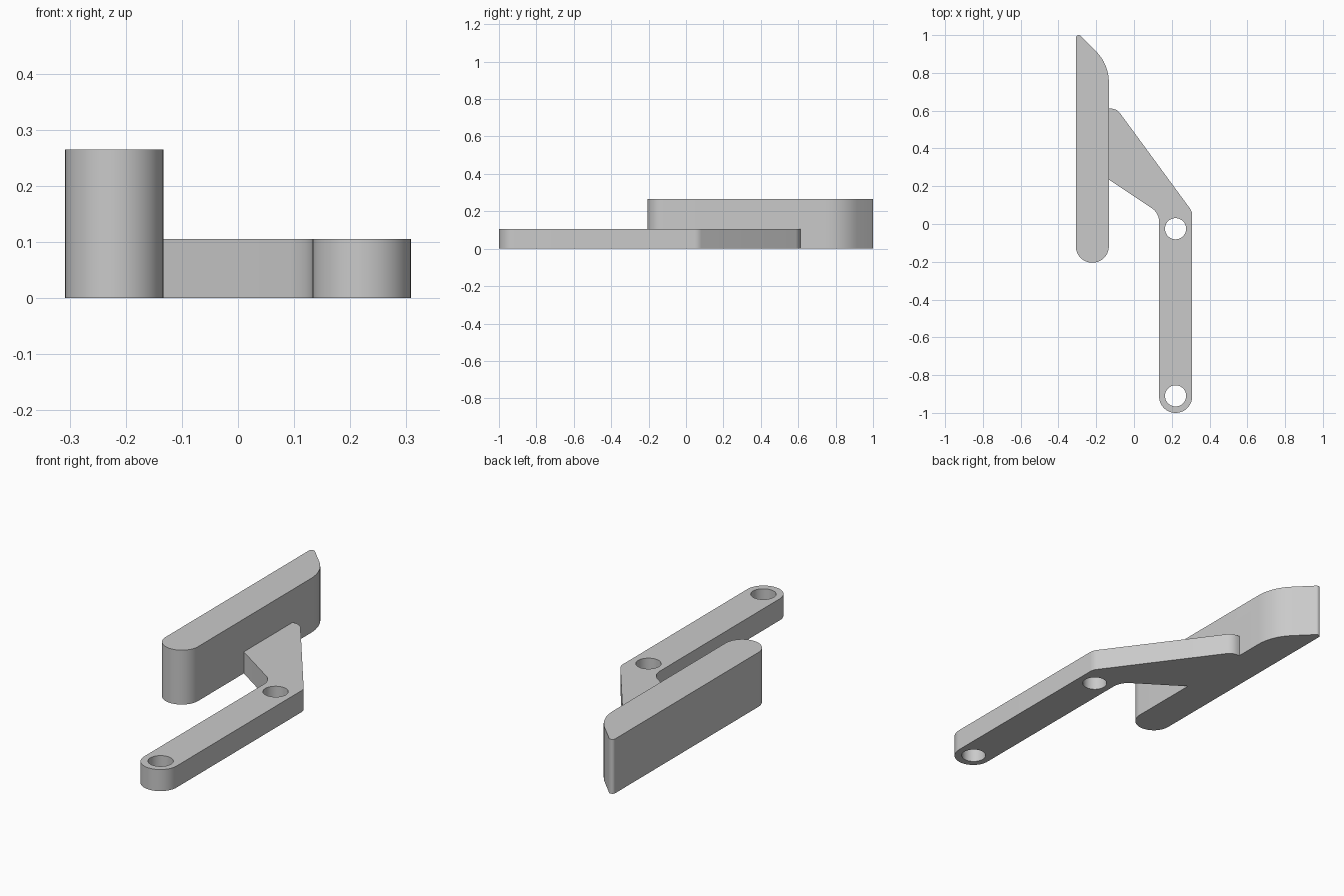
import bpy, bmesh
from math import acos, tan, ceil, pi, radians
from mathutils import Vector

cube = bpy.data.objects.get("Cube")
if cube:
    bpy.data.objects.remove(cube, do_unlink=True)

COLOUR = (0.59, 0.59, 0.59, 1)
grey = bpy.data.materials.new("plain grey")
grey.use_nodes = True
grey.diffuse_color = COLOUR
grey.node_tree.nodes["Principled BSDF"].inputs["Base Color"].default_value = COLOUR


def rounded_outline(corners):
    """Round each (x, y, radius) corner of a polygon with a tangent arc."""
    points = []
    count = len(corners)
    for i, (x, y, radius) in enumerate(corners):
        p = Vector((x, y))
        to_prev = (Vector(corners[i - 1][:2]) - p).normalized()
        to_next = (Vector(corners[(i + 1) % count][:2]) - p).normalized()
        if radius == 0:
            points.append(p)
            continue
        half = acos(max(-1, min(1, to_prev.dot(to_next)))) / 2
        reach = radius / tan(half)
        centre = p + (to_prev + to_next).normalized() * (reach**2 + radius**2) ** 0.5
        a = (p + to_prev * reach - centre).normalized()
        b = (p + to_next * reach - centre).normalized()
        steps = max(4, ceil((pi - 2 * half) / radians(6)))
        for k in range(steps + 1):
            points.append(centre + radius * a.slerp(b, k / steps))
    return points


def slab(name, corners, height):
    """Extrude a rounded outline up from the ground."""
    bm = bmesh.new()
    base = bm.faces.new([bm.verts.new((p.x, p.y, 0)) for p in rounded_outline(corners)])
    top = bmesh.ops.extrude_face_region(bm, geom=[base], use_keep_orig=True)["geom"]
    bmesh.ops.translate(bm, vec=(0, 0, height),
                        verts=[v for v in top if isinstance(v, bmesh.types.BMVert)])
    bmesh.ops.remove_doubles(bm, verts=bm.verts, dist=0.0001)
    bmesh.ops.recalc_face_normals(bm, faces=bm.faces)
    mesh = bpy.data.meshes.new(name)
    bm.to_mesh(mesh)
    bm.free()
    mesh.materials.append(grey)
    obj = bpy.data.objects.new(name, mesh)
    bpy.context.collection.objects.link(obj)
    return obj


def combine(target, tool, operation):
    """Apply a boolean and discard the tool object."""
    tool.hide_render = True
    mod = target.modifiers.new(operation.lower(), 'BOOLEAN')
    mod.operation, mod.solver, mod.object = operation, 'EXACT', tool
    bpy.context.view_layer.objects.active = target
    bpy.ops.object.modifier_apply(modifier=mod.name)
    bpy.data.objects.remove(tool, do_unlink=True)


LEFT, INNER = -0.308, -0.133
ROUND = 0.0874

# Tall grip bar: round near end, slanted far end
lever = slab("grip_with_arm", [
    (LEFT, -0.205, ROUND), (INNER, -0.205, ROUND),
    (INNER, 0.846, 0.23), (LEFT, 1.021, 0.015)], 0.265)

# Low cranked arm, running into the side of the grip
arm = slab("arm", [
    (-0.18, 0.266, 0), (0.133, 0.058, ROUND), (0.133, -1, ROUND),
    (0.308, -1, ROUND), (0.308, 0.066, 0.06), (-0.092, 0.611, 0.06),
    (-0.18, 0.611, 0)], 0.105)

# Two bolt holes through the arm
for y in (-0.025, -0.91):
    bpy.ops.mesh.primitive_cylinder_add(vertices=64, radius=0.056, depth=0.4,
                                        location=(0.22, y, 0.05))
    cutter = bpy.context.object
    cutter.name = "bolt_hole_cutter"
    cutter.data.materials.append(grey)
    combine(arm, cutter, 'DIFFERENCE')

combine(lever, arm, 'UNION')

# Smooth the curved walls, keep the rims sharp
bpy.ops.object.select_all(action='DESELECT')
lever.select_set(True)
bpy.context.view_layer.objects.active = lever
bpy.ops.object.shade_smooth_by_angle(angle=radians(25))
